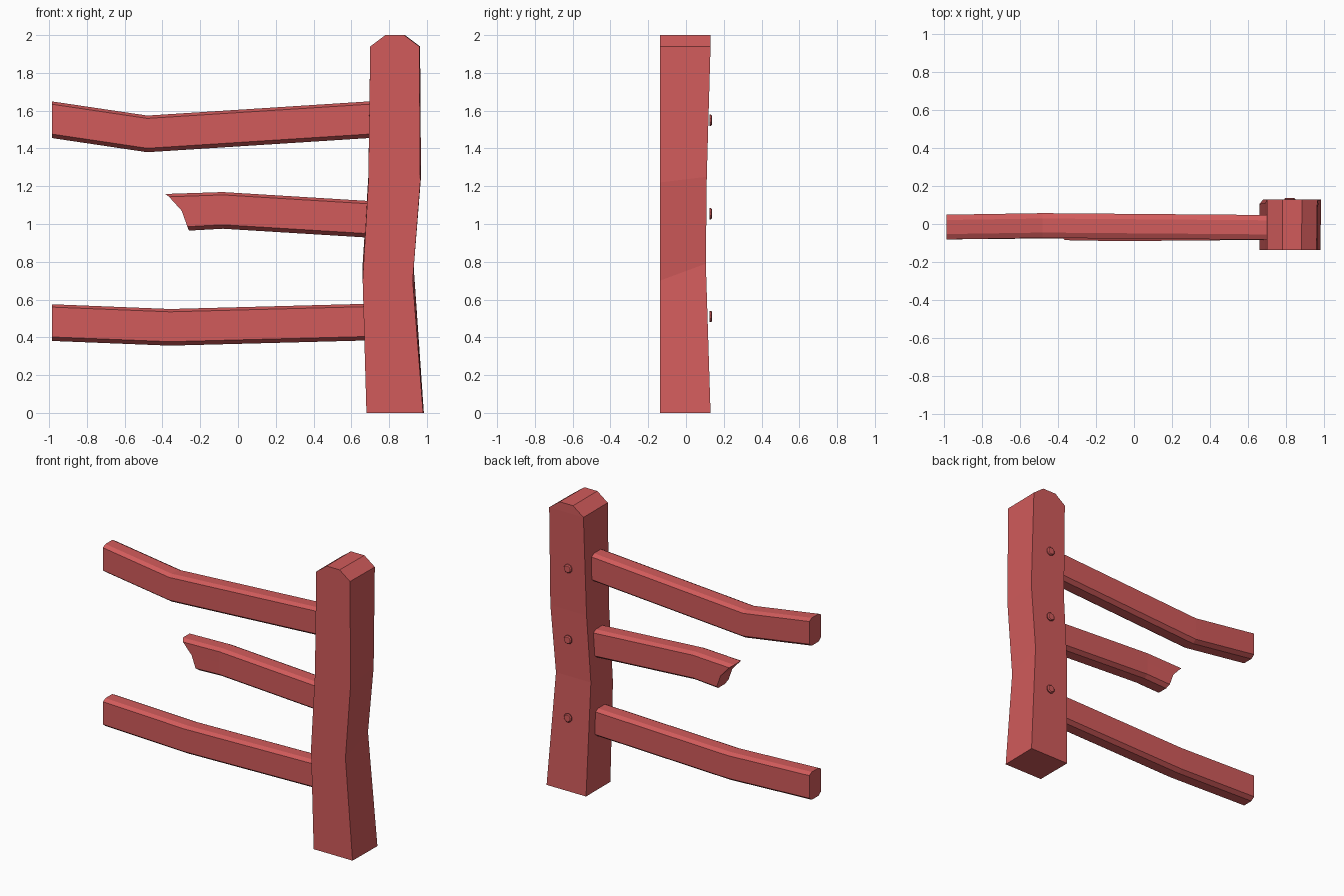
import bpy, bmesh
from mathutils import Matrix

cube = bpy.data.objects.get("Cube")
if cube:
    bpy.data.objects.remove(cube, do_unlink=True)

RED = (0.64, 0.105, 0.105, 1)
paint = bpy.data.materials.new("faded red")
paint.use_nodes = True
paint.diffuse_color = RED
paint.node_tree.nodes["Principled BSDF"].inputs["Base Color"].default_value = RED


def finish(bm, name):
    bmesh.ops.recalc_face_normals(bm, faces=bm.faces)
    mesh = bpy.data.meshes.new(name)
    bm.to_mesh(mesh)
    bm.free()
    mesh.materials.append(paint)
    obj = bpy.data.objects.new(name, mesh)
    bpy.context.collection.objects.link(obj)
    return obj


def skin(bm, rings):
    """Join matching closed rings of points with side faces."""
    loops = [[bm.verts.new(p) for p in ring] for ring in rings]
    for a, b in zip(loops, loops[1:]):
        n = len(a)
        for i in range(n):
            j = (i + 1) % n
            bm.faces.new((a[i], a[j], b[j], b[i]))
    return loops


# Crooked post: left x, right x, back y, front height, back height
POST = [(0.68, 0.98, 0.130, 0, 0),
        (0.66, 0.925, 0.105, 0.70, 0.79),
        (0.69, 0.965, 0.110, 1.22, 1.25),
        (0.70, 0.96, 0.130, 1.94, 1.94),
        (0.78, 0.88, 0.130, 2, 2)]
bm = bmesh.new()
loops = skin(bm, [[(l, -0.138, zf), (r, -0.138, zf), (r + 0.004, back, zb), (l, back, zb)]
                  for l, r, back, zf, zb in POST])
bm.faces.new(loops[0])
bm.faces.new(loops[-1])
finish(bm, "post")

# Chamfered rail section from top to bottom: half width, height
SECTION = [(0.037, 0.097), (0.065, 0.082), (0.065, 0.008), (0.065, -0.076), (0.037, -0.097)]


def rail(name, path, broken=None):
    """Path points are x, y, z; broken shifts each section level of the free end."""
    rings = []
    for k, (x, y, z) in enumerate(path):
        shift = broken if broken and k == 0 else [0] * len(SECTION)
        side = [(x + s, w, z + h) for s, (w, h) in zip(shift, SECTION)]
        rings.append([(px, y + w, pz) for px, w, pz in side]
                     + [(px, y - w, pz) for px, w, pz in reversed(side)])
    bm = bmesh.new()
    loops = skin(bm, rings)
    # End caps as strips, so a broken end can be jagged
    for loop in (loops[0], loops[-1]):
        n = len(loop)
        for i in range(n // 2 - 1):
            bm.faces.new((loop[i], loop[i + 1], loop[n - 2 - i], loop[n - 1 - i]))
    finish(bm, name)


rail("top_rail", [(-0.985, -0.016, 1.552), (-0.48, -0.008, 1.477), (0.74, -0.018, 1.555)])
rail("broken_middle_rail", [(-0.26, -0.02, 1.062), (-0.08, -0.025, 1.072), (0.74, -0.018, 1.022)],
     broken=[-0.125, -0.105, -0.038, -0.008, 0])
rail("bottom_rail", [(-0.985, -0.016, 0.478), (-0.36, -0.01, 0.453), (0.74, -0.018, 0.482)])

# Round peg heads on the back of the post
for label, z in (("top", 1.55), ("middle", 1.055), ("bottom", 0.51)):
    bm = bmesh.new()
    bmesh.ops.create_cone(bm, cap_ends=True, segments=10, radius1=0.03, radius2=0.03, depth=0.014,
                          matrix=Matrix.Translation((0.82, 0.131, z)) @ Matrix.Rotation(-1.5708, 4, 'X'))
    rim = [e for e in bm.edges if all(v.co.y > 0.131 for v in e.verts)]
    bmesh.ops.bevel(bm, geom=rim, offset=0.006, segments=1, affect='EDGES')
    finish(bm, label + "_peg")
